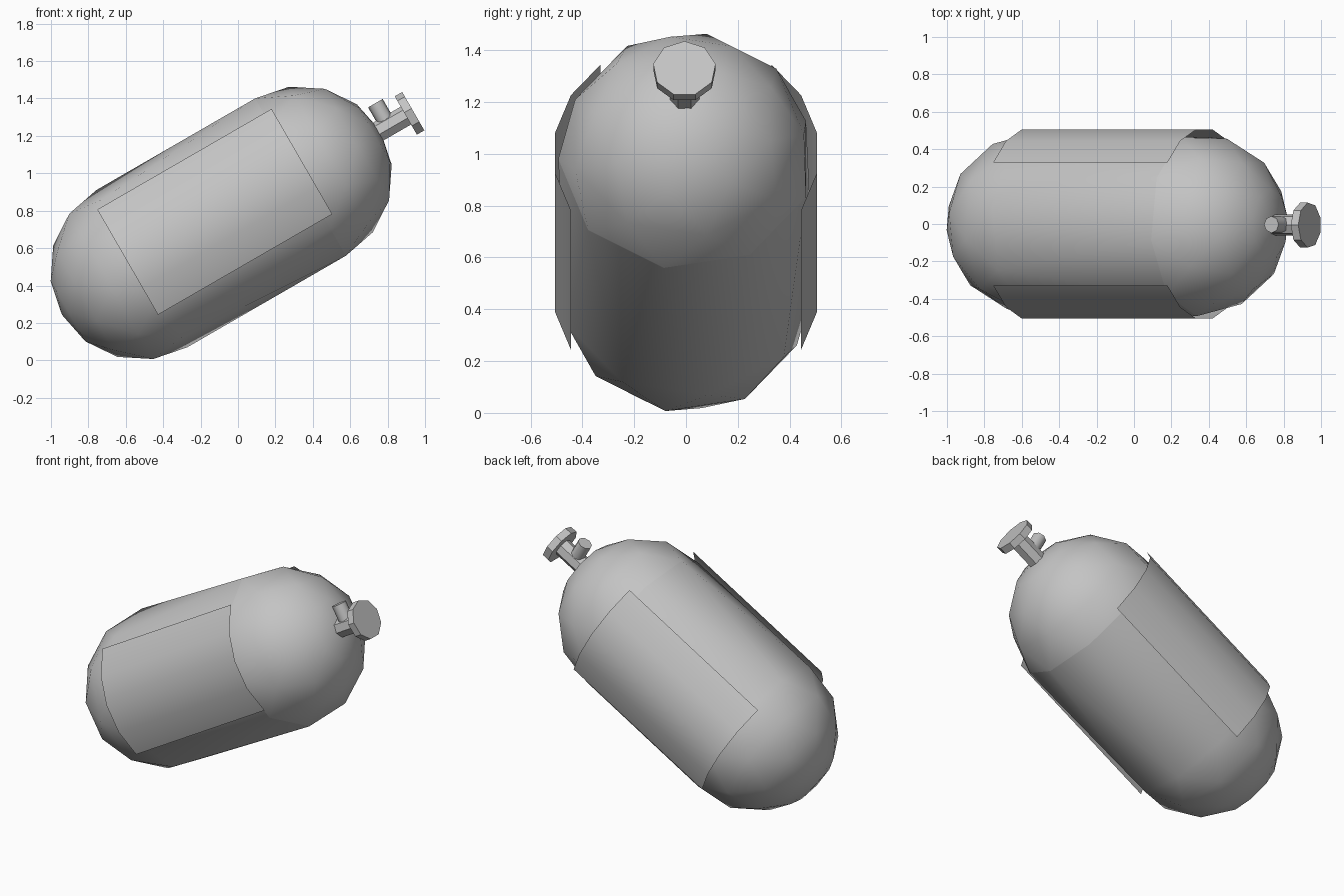
import bpy, bmesh, math
from mathutils import Matrix, Euler

if "Cube" in bpy.data.objects:
    bpy.data.objects.remove(bpy.data.objects["Cube"])

CENTRE = (-0.09, 0.0, 0.735)      # tank centre; local X is the tank axis
TILT = Euler((0, math.radians(-30), 0))
R, HALF = 0.493, 0.49             # tank radius, half length of straight part
SIDES = 9

grey = bpy.data.materials.new("plain_grey")
grey.diffuse_color = (0.55, 0.55, 0.55, 1)
grey.use_nodes = True
grey.node_tree.nodes["Principled BSDF"].inputs["Base Color"].default_value = grey.diffuse_color


def finish(name, bm, smooth=None, recalc=True):
    if recalc:
        bmesh.ops.recalc_face_normals(bm, faces=bm.faces)
    me = bpy.data.meshes.new(name)
    bm.to_mesh(me)
    bm.free()
    me.materials.append(grey)
    ob = bpy.data.objects.new(name, me)
    bpy.context.collection.objects.link(ob)
    ob.location, ob.rotation_euler = CENTRE, TILT
    if smooth is not None:
        bpy.ops.object.select_all(action='DESELECT')
        ob.select_set(True)
        bpy.context.view_layer.objects.active = ob
        bpy.ops.object.shade_smooth_by_angle(angle=math.radians(smooth))
    return ob


def ring_point(u, r, deg):
    a = math.radians(deg)
    return (u, -r * math.cos(a), -r * math.sin(a))


# Tank: capsule of staggered nine-sided rings
bm = bmesh.new()
stations = []
for k in (3, 2, 1, 0):
    a = math.radians(22.5 * k)
    stations.append((-HALF - R * math.sin(a), R * math.cos(a)))
stations += [(-u, r) for u, r in reversed(stations)]
step = 360 / SIDES
rings = [[bm.verts.new(ring_point(u, r, step * (j + 0.5 * (i % 2)))) for j in range(SIDES)]
         for i, (u, r) in enumerate(stations)]
for i in range(len(rings) - 1):
    even, odd = (rings[i], rings[i + 1]) if i % 2 == 0 else (rings[i + 1], rings[i])
    for j in range(SIDES):
        n = (j + 1) % SIDES
        bm.faces.new((even[j], even[n], odd[j]))
        bm.faces.new((odd[j], odd[n], even[n]))
for ring, s in ((rings[0], -1), (rings[-1], 1)):
    pole = bm.verts.new((s * (HALF + R), 0, 0))
    for j in range(SIDES):
        bm.faces.new((ring[j], ring[(j + 1) % SIDES], pole))
tank = finish("tank_body", bm, 60)
# Crisp seam where the upper dome meets the straight wall
for e in tank.data.edges:
    if all(abs(tank.data.vertices[v].co.x - HALF) < 0.001 for v in e.vertices):
        e.use_edge_sharp = True

# Curved side panels, one on each side
for name, side in (("front_panel", 1), ("back_panel", -1)):
    bm = bmesh.new()
    cols = []
    for deg in (-50, -30, -10, 10, 30):
        pair = []
        for u in (-0.538, 0.538):
            x, y, z = ring_point(u, 0.513, deg)
            pair.append(bm.verts.new((x, y * side, z)))
        cols.append(pair)
    for a, b in zip(cols, cols[1:]):
        f = bm.faces.new((a[0], b[0], b[1], a[1]))
        f.normal_update()
        if f.normal.y * side > 0:
            f.normal_flip()
    finish(name, bm, 40, recalc=False)


def valve_part(name, sides, radius, length, centre, upright=False, smooth=None):
    bm = bmesh.new()
    turn = Matrix.Identity(4) if upright else Matrix.Rotation(math.pi / 2, 4, 'Y')
    # Spin so that a corner points along local +Z for parts lying on the axis
    spin = Matrix.Rotation(math.pi / 2, 4, 'Z') if upright else Matrix.Rotation(-math.pi / 2, 4, 'Z')
    if not upright:
        spin = Matrix.Rotation(math.pi / 2, 4, 'Z')
    bmesh.ops.create_cone(bm, cap_ends=True, segments=sides, radius1=radius,
                          radius2=radius, depth=length)
    # Bring the first corner to a known heading, then lay the part down
    first = bm.verts[:][0].co
    aim = 0 if upright else math.pi
    heading = Matrix.Rotation(aim - math.atan2(first.y, first.x), 4, 'Z')
    bmesh.ops.transform(bm, matrix=Matrix.Translation(centre) @ turn @ heading, verts=bm.verts)
    return finish(name, bm, smooth)


# Valve: stem, side outlet and hand wheel
valve_part("valve_stem", 7, 0.058, 0.24, (1.04, -0.005, 0))
valve_part("valve_outlet", 8, 0.045, 0.14, (1.034, -0.003, 0.072), upright=True, smooth=50)
valve_part("hand_wheel", 9, 0.122, 0.046, (1.165, -0.006, 0))
